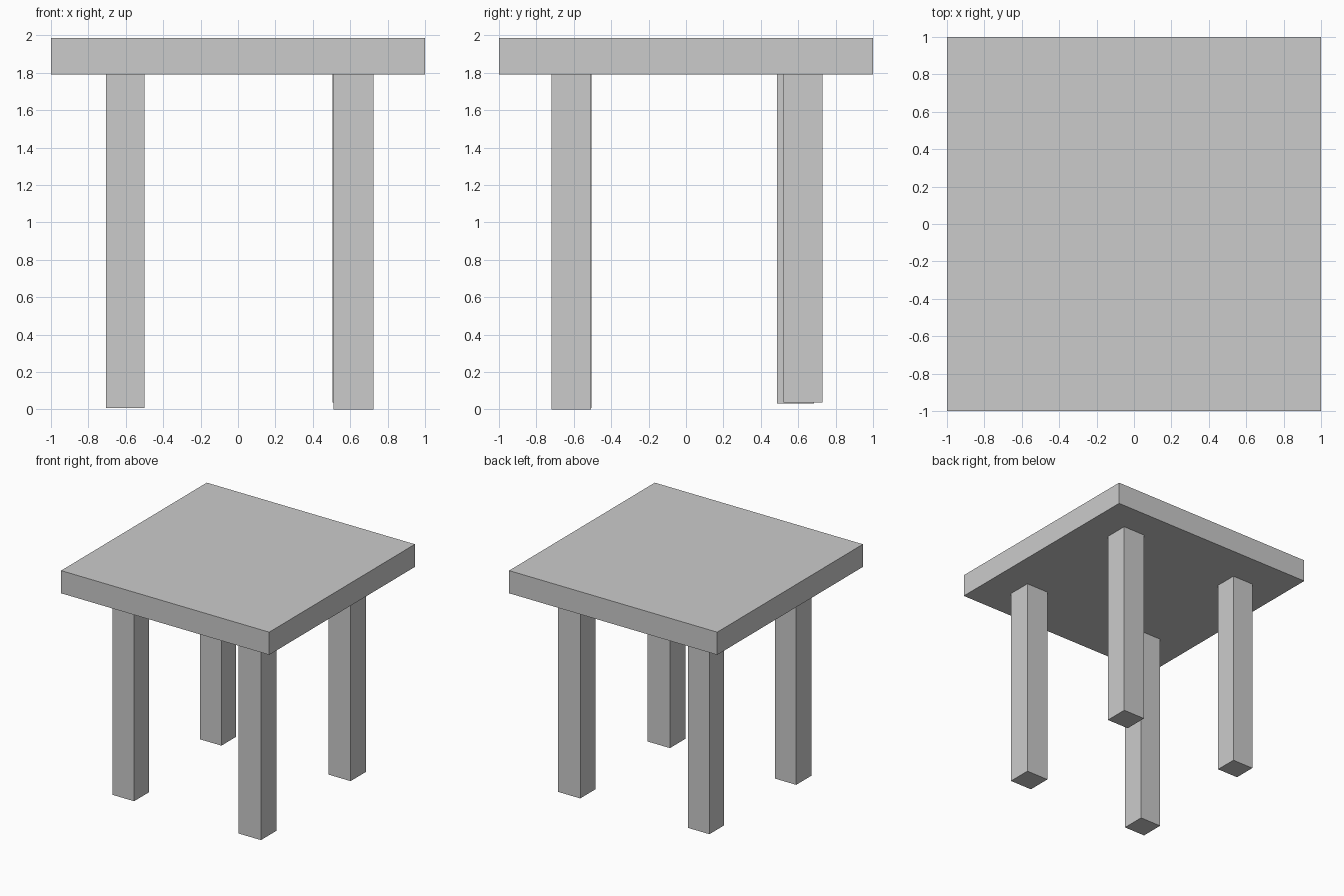
import bpy

if "Cube" in bpy.data.objects:
    bpy.data.objects.remove(bpy.data.objects["Cube"])


def box(name, x, y, z):
    """Axis-aligned box from (min, max) ranges."""
    lo, hi = zip(x, y, z)
    bpy.ops.mesh.primitive_cube_add(size=1, location=[(a + b) / 2 for a, b in zip(lo, hi)])
    obj = bpy.context.object
    obj.name = name
    obj.scale = [b - a for a, b in zip(lo, hi)]
    bpy.ops.object.transform_apply(location=False, rotation=False, scale=True)
    return obj


UNDERSIDE = 1.79

# Square table top
box("table_top", (-1, 1), (-1, 1), (UNDERSIDE, 1.987))

# Four slightly uneven legs: x range, y range, foot height
legs = {
    "front_left_leg": ((-0.706, -0.50), (-0.712, -0.505), 0.007),
    "front_right_leg": ((0.51, 0.725), (-0.72, -0.508), 0.0),
    "back_left_leg": ((-0.704, -0.50), (0.487, 0.684), 0.032),
    "back_right_leg": ((0.505, 0.718), (0.52, 0.73), 0.037),
}
for name, (x, y, foot) in legs.items():
    box(name, x, y, (foot, UNDERSIDE))
